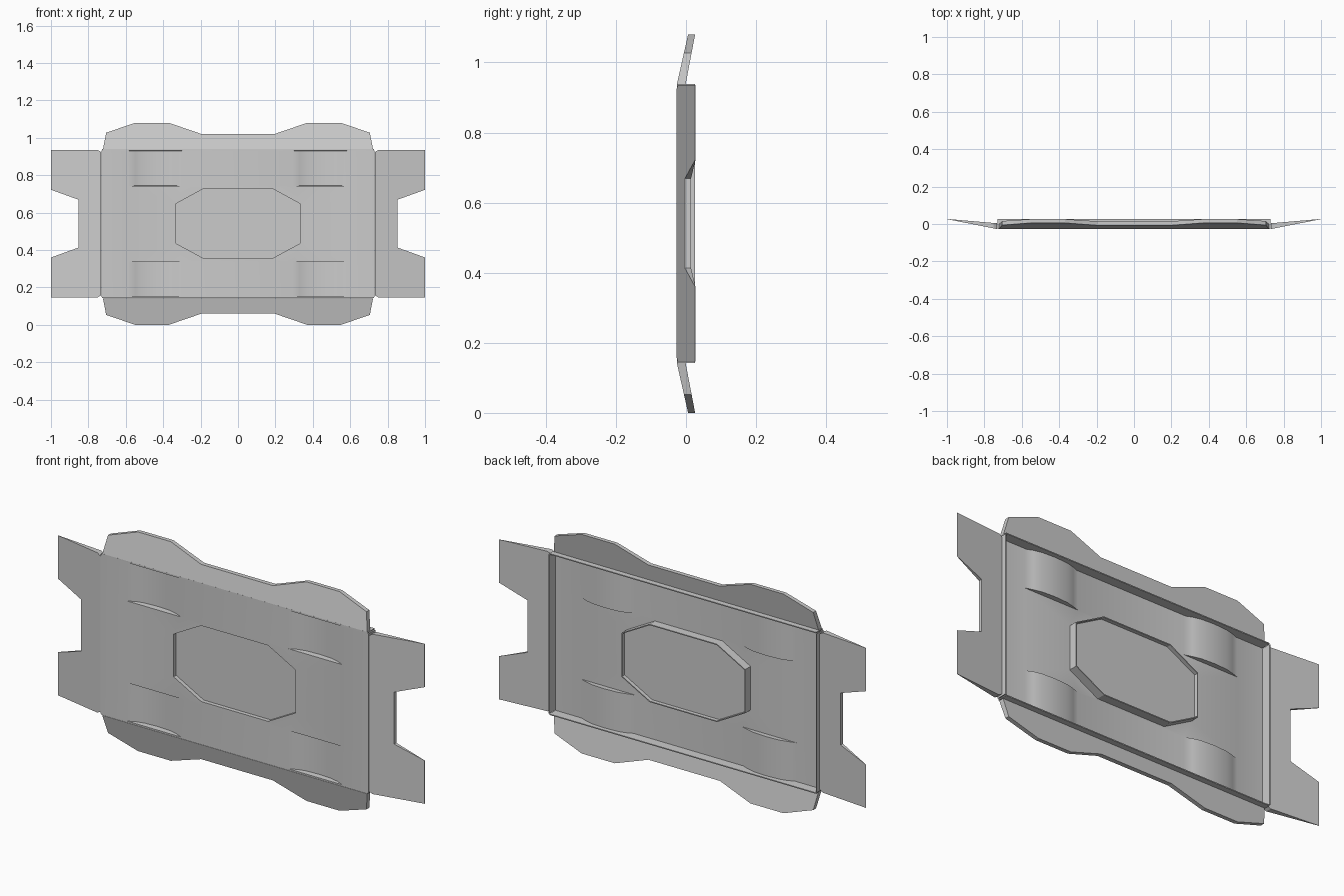
import bpy, bmesh
from mathutils import Vector

if "Cube" in bpy.data.objects:
    bpy.data.objects.remove(bpy.data.objects["Cube"])

ZM = 0.54            # mid height, used for mirroring
Y0 = -0.0235         # mid plane of the pressed sheet


def new_object(name, bm):
    bmesh.ops.recalc_face_normals(bm, faces=bm.faces)
    me = bpy.data.meshes.new(name)
    bm.to_mesh(me)
    bm.free()
    ob = bpy.data.objects.new(name, me)
    bpy.context.collection.objects.link(ob)
    return ob


def thicken(ob, t):
    """Give a sheet an even thickness, then smooth only its gentle bends."""
    mod = ob.modifiers.new("thickness", 'SOLIDIFY')
    mod.thickness = t
    mod.offset = 0
    bpy.ops.object.select_all(action='DESELECT')
    bpy.context.view_layer.objects.active = ob
    ob.select_set(True)
    bpy.ops.object.modifier_apply(modifier=mod.name)
    bpy.ops.object.shade_smooth_by_angle(angle=0.4)


def flap(name, outline, front, back):
    """Tilted plate: xz outline with front and back y given as functions."""
    bm = bmesh.new()
    f = [bm.verts.new((x, front(x, z), z)) for x, z in outline]
    b = [bm.verts.new((x, back(x, z), z)) for x, z in outline]
    bm.faces.new(f)
    bm.faces.new(b[::-1])
    n = len(outline)
    for i in range(n):
        j = (i + 1) % n
        bm.faces.new((f[i], b[i], b[j], f[j]))
    new_object(name, bm)


def box(name, lo, hi):
    bm = bmesh.new()
    bmesh.ops.create_cube(bm, size=1)
    lo, hi = Vector(lo), Vector(hi)
    for v in bm.verts:
        v.co = Vector([(lo[k] + hi[k]) / 2 + v.co[k] * (hi[k] - lo[k]) for k in range(3)])
    new_object(name, bm)


# Pressed centre sheet: ribbed bands above and below an octagonal opening
wave = [(0.293, 0), (0.33, 0.014), (0.37, 0.024), (0.44, 0.028),
        (0.51, 0.024), (0.55, 0.014), (0.587, 0)]
profile = [(0.727, 0)] + wave[::-1]
profile = [(-x, d) for x, d in profile] + [(x, d) for x, d in profile[::-1]]
flat_x = [-0.727, -0.587, -0.293, 0.293, 0.587, 0.727]

bm = bmesh.new()
for z0, z1 in ((0.15, 0.339), (0.742, 0.931)):
    lo = [bm.verts.new((x, Y0 + d, z0)) for x, d in profile]
    hi = [bm.verts.new((x, Y0 + d, z1)) for x, d in profile]
    for i in range(len(profile) - 1):
        bm.faces.new((lo[i], lo[i + 1], hi[i + 1], hi[i]))
    for row in (lo, hi):                       # end walls of the ribs
        bm.faces.new(row[1:8])
        bm.faces.new(row[8:15])
for z0, z1 in ((0.144, 0.15), (0.931, 0.938)):  # narrow margins
    bm.faces.new([bm.verts.new((x, Y0, z0)) for x in flat_x] +
                 [bm.verts.new((x, Y0, z1)) for x in flat_x[::-1]])
outer = [bm.verts.new((x, Y0, 0.339)) for x in flat_x] + \
        [bm.verts.new((x, Y0, 0.742)) for x in flat_x[::-1]]
octagon = [(-0.335, 0.435), (-0.183, 0.352), (0.183, 0.352), (0.335, 0.435),
           (0.335, 0.648), (0.183, 0.731), (-0.183, 0.731), (-0.335, 0.648)]
inner = [bm.verts.new((x, Y0, z)) for x, z in octagon]
edges = [bm.edges.new((l[i], l[(i + 1) % len(l)])) for l in (outer, inner) for i in range(len(l))]
bmesh.ops.triangle_fill(bm, edges=edges, use_beauty=True)
for f in [f for f in bm.faces if all(v in inner for v in f.verts)]:
    bm.faces.remove(f)
bmesh.ops.remove_doubles(bm, verts=bm.verts, dist=0.0005)
thicken(new_object("centre_panel", bm), 0.005)

# Thin octagonal wall standing out at the back, with a floor set inside it
bm = bmesh.new()
a = [bm.verts.new((x, -0.026, z)) for x, z in octagon]
b = [bm.verts.new((x, 0.021, z)) for x, z in octagon]
for i in range(8):
    j = (i + 1) % 8
    bm.faces.new((a[i], a[j], b[j], b[i]))
thicken(new_object("octagon_wall", bm), 0.005)
flap("octagon_floor", octagon, lambda x, z: -0.006, lambda x, z: 0.002)

# Thin rim walls turned backwards around the sheet
box("top_rim", (-0.727, -0.026, 0.934), (0.727, 0.026, 0.939))
box("bottom_rim", (-0.727, -0.026, 0.143), (0.727, 0.026, 0.148))
for s, side in ((-1, "left"), (1, "right")):
    lo_x, hi_x = sorted((s * 0.726, s * 0.731))
    box(side + "_rim", (lo_x, -0.026, 0.15), (hi_x, 0.026, 0.932))

# Long flaps above and below, tilted back
half = [(0.722, 0.938), (0.705, 1.027), (0.55, 1.08), (0.37, 1.08), (0.195, 1.02)]
long_outline = half + [(-x, z) for x, z in half[::-1]]


def rise(z):
    return (abs(z - ZM) - 0.398) / 0.142


for s, name in ((1, "top_flap"), (-1, "bottom_flap")):
    flap(name, [(x, ZM + s * (z - ZM)) for x, z in long_outline],
         lambda x, z: -0.026 + 0.032 * rise(z), lambda x, z: -0.001 + 0.027 * rise(z))

# Notched side flaps, tapering to a thin outer edge
low = [(0.853, 0.413), (1.0, 0.36), (1.0, 0.147), (0.75, 0.147), (0.732, 0.158)]
side_outline = low + [(x, 2 * ZM - z + 0.002) for x, z in low[::-1]]


def reach(x):
    return (abs(x) - 0.732) / 0.268


for s, name in ((-1, "left_flap"), (1, "right_flap")):
    flap(name, [(s * x, z) for x, z in side_outline],
         lambda x, z: -0.027 + 0.053 * reach(x), lambda x, z: 0.004 + 0.023 * reach(x))
